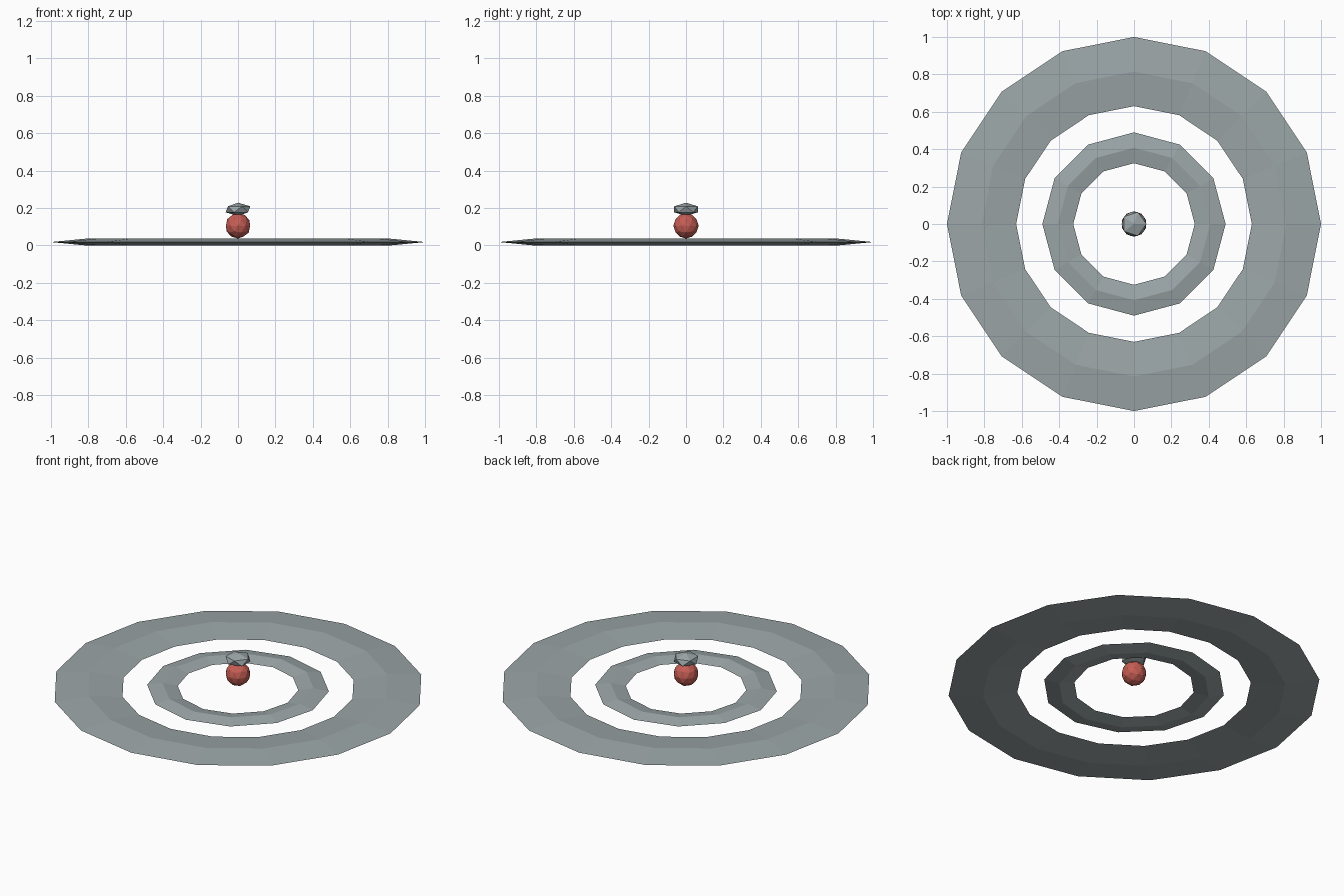
import bpy

if "Cube" in bpy.data.objects:
    bpy.data.objects.remove(bpy.data.objects["Cube"])


def material(name, rgb):
    m = bpy.data.materials.new(name)
    m.diffuse_color = (*rgb, 1)
    m.use_nodes = True
    m.node_tree.nodes["Principled BSDF"].inputs["Base Color"].default_value = m.diffuse_color
    return m


GREY = material("pale slate grey", (0.33, 0.38, 0.39))
RED = material("muted red", (0.56, 0.11, 0.09))


def finish(name, mat, scale):
    ob = bpy.context.object
    ob.name = name
    ob.scale = scale
    ob.data.materials.append(mat)
    bpy.ops.object.shade_flat()


def flat_ring(name, sides, outer, inner, half_height, z):
    # diamond section ring, squashed nearly flat
    tube = (outer - inner) / 2
    bpy.ops.mesh.primitive_torus_add(
        major_segments=sides, minor_segments=4,
        major_radius=(outer + inner) / 2, minor_radius=tube, location=(0, 0, z))
    finish(name, GREY, (1, 1, half_height / tube))


def faceted_ball(name, mat, detail, radius, z, squash):
    bpy.ops.mesh.primitive_ico_sphere_add(
        subdivisions=detail, radius=radius, location=(0, 0, z))
    finish(name, mat, (1, 1, squash))


# two concentric ripples lying on the ground
flat_ring("outer_ring", 16, 1.0, 0.63, 0.018, 0.018)
flat_ring("inner_ring", 12, 0.49, 0.325, 0.016, 0.019)

# floating ball with a flattened cap
faceted_ball("ball", RED, 2, 0.068, 0.105, 1)
faceted_ball("cap", GREY, 1, 0.074, 0.193, 0.48)
